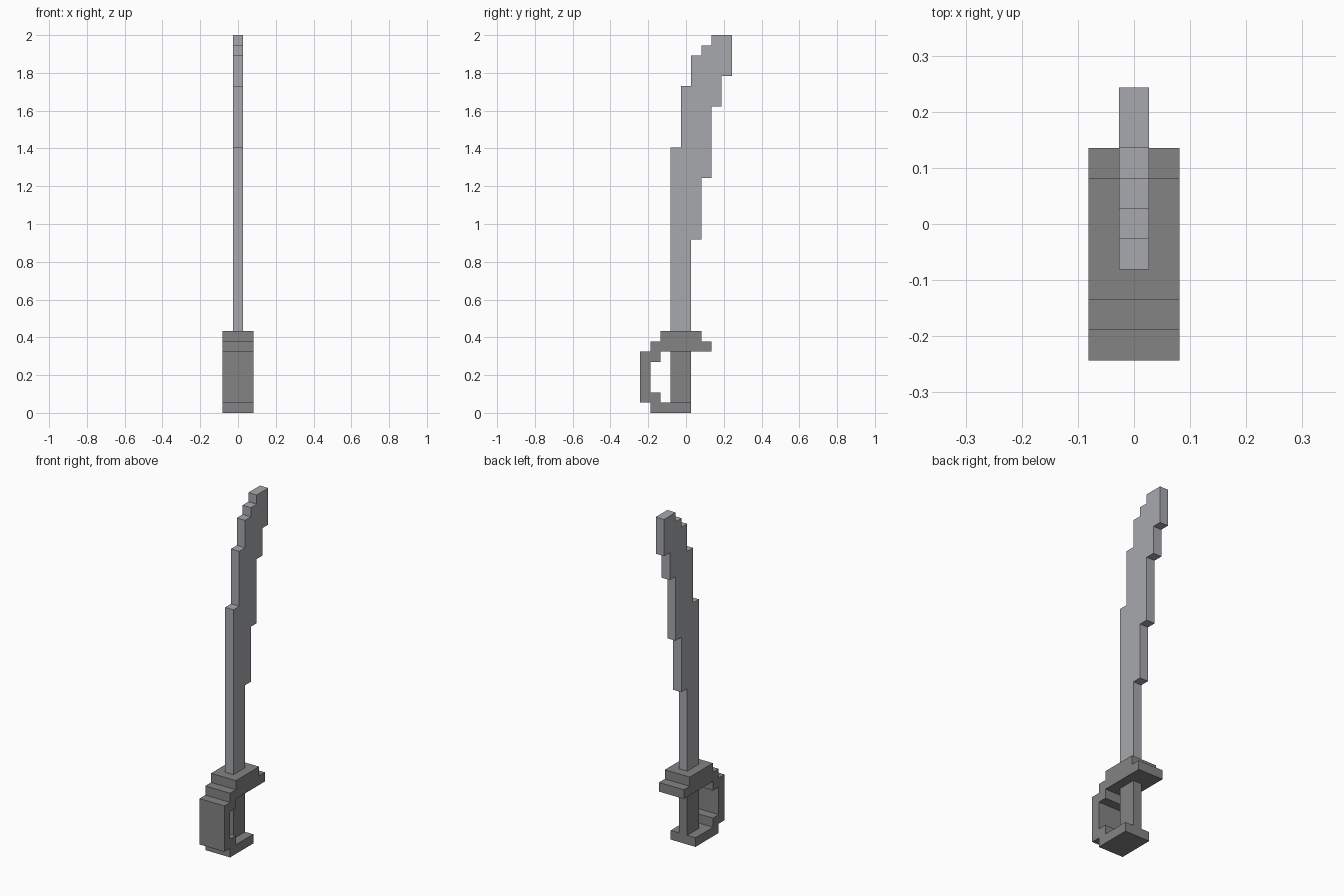
import bpy

cube = bpy.data.objects.get("Cube")
if cube:
    bpy.data.objects.remove(cube, do_unlink=True)

U = 2 / 37  # one block; the sword is 37 blocks tall and 9 deep


def material(name, color):
    mat = bpy.data.materials.new(name)
    mat.use_nodes = True
    mat.diffuse_color = color
    mat.node_tree.nodes["Principled BSDF"].inputs["Base Color"].default_value = color
    return mat


def staircase(start, corners):
    """Turn diagonal block corners into right-angled steps: up first, then across."""
    pts = [start]
    for y, z in corners:
        pts += [(pts[-1][0], z), (y, z)]
    return pts


def extrude_profile(name, outline, width, mat):
    """Extrude a (y, z) block outline evenly about x = 0."""
    pts = [p for i, p in enumerate(outline) if p != outline[i - 1]]
    n, half = len(pts), width * U / 2
    verts = [(x, (y - 4.5) * U, z * U) for x in (-half, half) for y, z in pts]
    faces = [list(range(n))[::-1], list(range(n, 2 * n))]
    faces += [(i, (i + 1) % n, (i + 1) % n + n, i + n) for i in range(n)]
    mesh = bpy.data.meshes.new(name)
    mesh.from_pydata(verts, [], faces)
    mesh.materials.append(mat)
    obj = bpy.data.objects.new(name, mesh)
    bpy.context.collection.objects.link(obj)
    # Make every face point outward
    import bmesh
    bm = bmesh.new()
    bm.from_mesh(mesh)
    bmesh.ops.recalc_face_normals(bm, faces=bm.faces)
    bm.to_mesh(mesh)
    bm.free()
    return obj


steel = material("pale steel", (0.39, 0.395, 0.42, 1))
iron = material("dark iron", (0.23, 0.23, 0.23, 1))

# Blade: stepped front edge and stepped back edge, curving backwards
front_edge = staircase((3, 8), [(4, 26), (5, 32), (6, 35), (7, 36), (9, 37)])
back_edge = staircase((5, 8), [(6, 17), (7, 23), (8, 30), (9, 33)])
extrude_profile("blade", front_edge + back_edge[::-1], 1, steel)

# Hand guard: pommel, knuckle bow and crossguard in one C-shaped profile
outer = staircase((1, 0), [(0, 1), (1, 6), (2, 7), (6, 8)])
inner = [(6, 7), (7, 7), (7, 6), (2, 6), (2, 5), (1, 5), (1, 2), (2, 2), (2, 1), (5, 1), (5, 0)]
extrude_profile("hand_guard", outer + inner, 3, iron)

# Grip: narrow post between pommel and crossguard
extrude_profile("grip", [(3, 1), (5, 1), (5, 6), (3, 6)], 1, iron)
